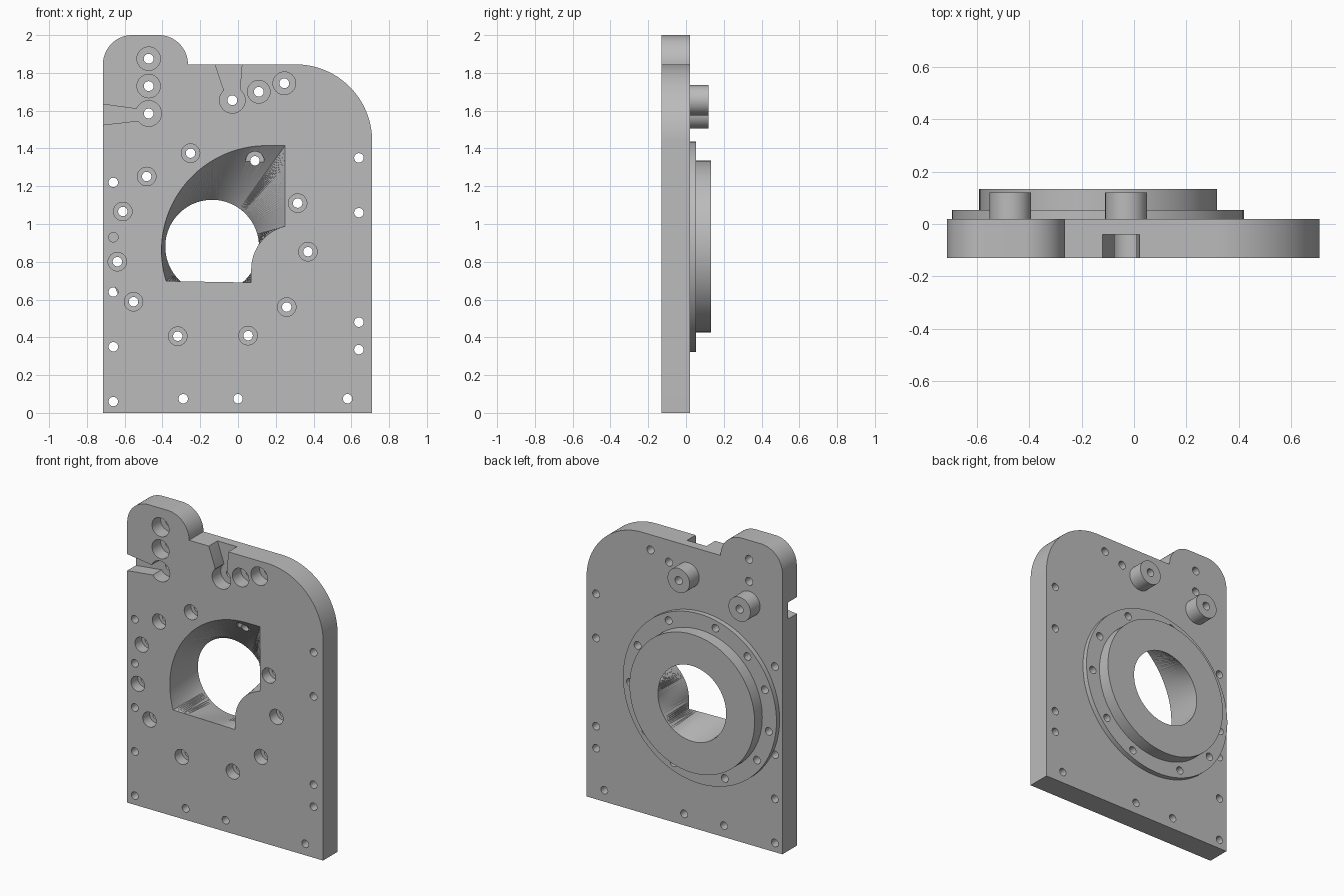
import bpy, bmesh, math
from mathutils import Vector

cube = bpy.data.objects.get("Cube")
if cube:
    bpy.data.objects.remove(cube, do_unlink=True)

grey = bpy.data.materials.new("machined grey")
grey.use_nodes = True
grey.diffuse_color = (0.5, 0.5, 0.5, 1)
grey.node_tree.nodes["Principled BSDF"].inputs["Base Color"].default_value = (0.5, 0.5, 0.5, 1)

FRONT, BACK, SEAT = -0.13, 0.02, -0.04    # plate faces and counterbore floor
CX, CZ = -0.137, 0.88                     # flange centre


def arc(cx, cz, r, a0, a1, n=32):
    """Points of an arc in the xz plane, angles in degrees."""
    angles = [math.radians(a0 + (a1 - a0) * i / n) for i in range(n + 1)]
    return [(cx + r * math.cos(a), cz + r * math.sin(a)) for a in angles]


def circle(cx, cz, r, n=64):
    return arc(cx, cz, r, 0, 360, n)[:-1]


def skin(bm, sections):
    """Closed solid through matching (outline, y) sections."""
    rings = [[bm.verts.new((x, y, z)) for x, z in pts] for pts, y in sections]
    for a, b in zip(rings, rings[1:]):
        for i in range(len(a)):
            j = (i + 1) % len(a)
            bm.faces.new((a[i], a[j], b[j], b[i]))
    bm.faces.new(rings[0])
    bm.faces.new(rings[-1])


def solid(name, *bodies):
    """Object made of one or more skinned bodies."""
    bm = bmesh.new()
    for sections in bodies:
        skin(bm, sections)
    bmesh.ops.recalc_face_normals(bm, faces=bm.faces[:])
    warped = [f for f in bm.faces if len(f.verts) == 4]
    bmesh.ops.triangulate(bm, faces=warped)
    mesh = bpy.data.meshes.new(name)
    bm.to_mesh(mesh)
    bm.free()
    mesh.materials.append(grey)
    ob = bpy.data.objects.new(name, mesh)
    bpy.context.collection.objects.link(ob)
    return ob


def prism(pts, y0, y1):
    return [(pts, y0), (pts, y1)]


def drill(holes, y0, y1):
    return [prism(circle(x, z, r, 32), y0, y1) for x, z, r in holes]


def cut(ob, cutters):
    bpy.ops.object.select_all(action='DESELECT')
    bpy.context.view_layer.objects.active = ob
    ob.select_set(True)
    for c in cutters:
        mod = ob.modifiers.new("cut", 'BOOLEAN')
        mod.operation, mod.solver, mod.object = 'DIFFERENCE', 'EXACT', c
        bpy.ops.object.modifier_apply(modifier=mod.name)
    bpy.ops.object.shade_smooth_by_angle(angle=math.radians(25))


# Plate with one large rounded corner and a raised lifting tab
outline = [(-0.715, 0), (0.71, 0)]
outline += arc(0.305, 1.44, 0.405, 0, 90)
outline += [(-0.265, 1.845)]
outline += arc(-0.42, 1.845, 0.155, 0, 90)[1:]
outline += arc(-0.56, 1.845, 0.155, 90, 180)
plate = solid("plate", prism(outline, FRONT, BACK))

# Stepped round flange on the back
flange = solid("flange",
               [(circle(CX, CZ, r, 96), y) for r, y in
                ((0.558, BACK), (0.558, 0.053), (0.455, 0.053), (0.455, 0.133))])

# Two round bosses on the back
bosses = [solid(name, prism(circle(x, z, 0.08, 48), BACK, 0.12))
          for name, x, z in (("right_boss", -0.473, 1.585), ("centre_boss", -0.03, 1.655))]

# Hole positions
bolt_angles = (103, 133, 158.5, 189, 215, 249, 292, 321, 357, 27, 63.5)
bolts = [(CX + 0.508 * math.cos(math.radians(a)), CZ + 0.508 * math.sin(math.radians(a)))
         for a in bolt_angles]
upper = [(-0.473, 1.875, 0.062), (-0.473, 1.73, 0.062), (-0.473, 1.585, 0.068),
         (-0.03, 1.655, 0.068), (0.11, 1.7, 0.06), (0.245, 1.745, 0.06)]
edge = [(-0.66, z) for z in (0.06, 0.35, 0.64, 0.93, 1.22)]
edge += [(0.64, z) for z in (0.335, 0.48, 1.06, 1.35)]
edge += [(x, 0.075) for x in (-0.29, 0, 0.58)]

# Cutters for the holes, counterbores and flared slots
through = [(x, z, 0.025) for x, z in bolts] + [(x, z, 0.026) for x, z, r in upper]
holes = solid("hole_cutter", *drill(through, -0.2, 0.2))
edge_holes = solid("edge_hole_cutter", *drill([(x, z, 0.025) for x, z in edge], -0.2, 0.1))
bolt_seats = solid("bolt_seat_cutter", *drill([(x, z, 0.049) for x, z in bolts], -0.2, -0.06))
upper_seats = solid("upper_seat_cutter", *drill(upper, -0.2, SEAT))
top_slot = [(-0.07, 1.66), (0.008, 1.66), (0.01, 1.71), (0.025, 1.9), (-0.14, 1.9), (-0.075, 1.71)]
side_slot = [(-0.49, 1.55), (-0.49, 1.605), (-0.54, 1.61), (-0.8, 1.645), (-0.8, 1.515), (-0.54, 1.545)]
slots = solid("slot_cutter", prism(top_slot, -0.2, SEAT), prism(side_slot, -0.2, SEAT))

# Port: irregular front opening blending to a round bore at the back
corners = arc(0.15, 0.86, 0.555, 90, 197, 40)
corners += [(0.07, 0.69)]
corners += arc(0.305, 0.76, 0.235, 180, 104, 16)
corners += [(0.25, 1.0), (0.25, 1.415)]
opening = []
for a, b in zip(corners, corners[1:] + corners[:1]):
    a, b = Vector(a), Vector(b)
    steps = max(1, math.ceil((b - a).length / 0.015))
    opening += [a.lerp(b, i / steps) for i in range(steps)]
centre = Vector((CX, CZ))
bore = [centre + (p - centre).normalized() * 0.248 for p in opening]
port = solid("port_cutter", [(opening, -0.2), (opening, FRONT), (bore, 0.133), (bore, 0.2)])

cut(plate, [port, holes, edge_holes, bolt_seats, upper_seats, slots])
cut(flange, [port, holes])
for boss in bosses:
    cut(boss, [holes])

for cutter in (holes, edge_holes, bolt_seats, upper_seats, slots, port):
    bpy.data.objects.remove(cutter, do_unlink=True)
